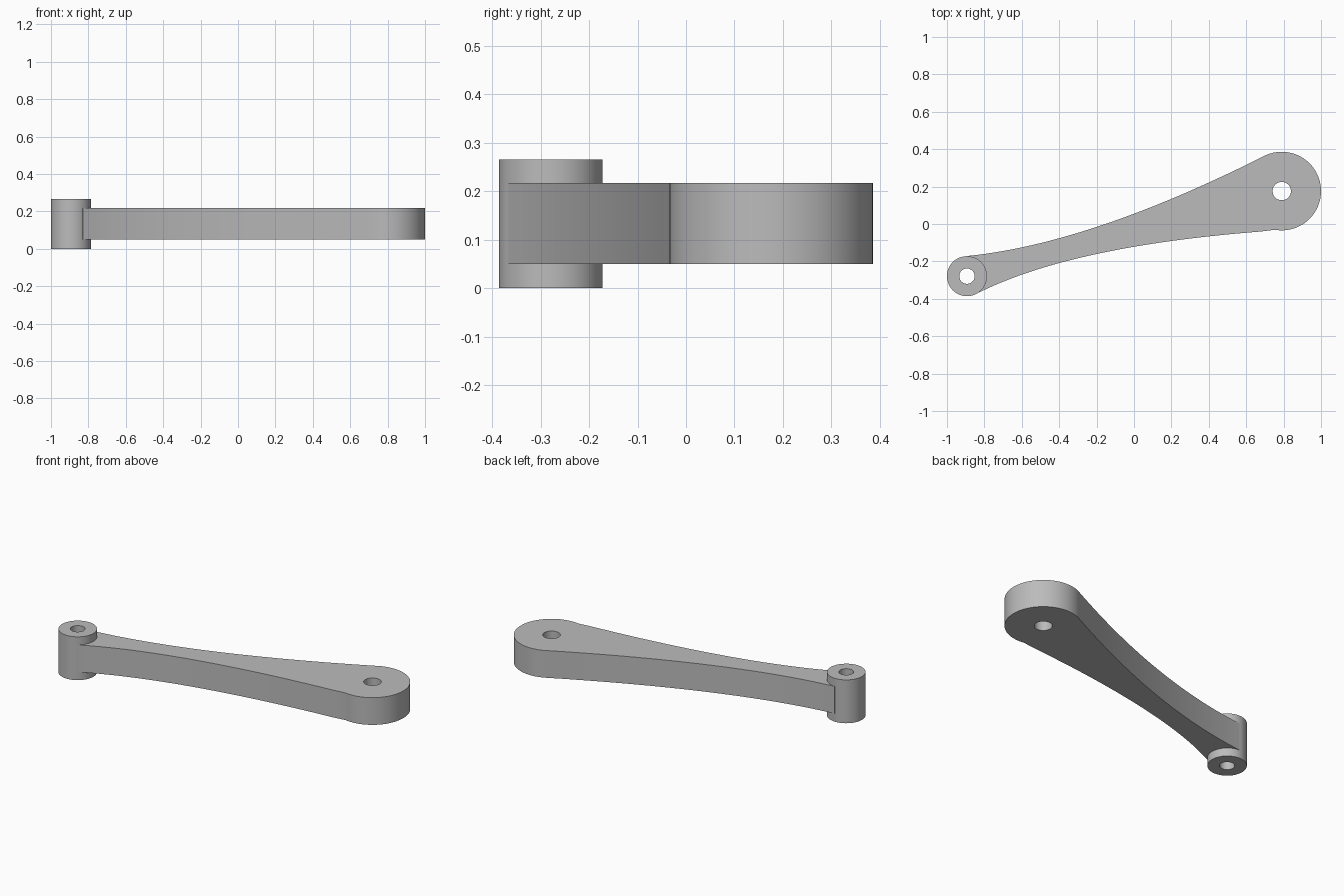
import bpy, bmesh
from math import radians, cos, sin
from mathutils import Vector

cube = bpy.data.objects.get("Cube")
if cube:
    bpy.data.objects.remove(cube)

GREY = (0.5, 0.5, 0.5, 1)
metal = bpy.data.materials.new("plain grey")
metal.use_nodes = True
metal.diffuse_color = GREY
metal.node_tree.nodes["Principled BSDF"].inputs["Base Color"].default_value = GREY

SMALL = Vector((-0.893, -0.279))
LARGE = Vector((0.79, 0.176))


def arc(center, radius, start, end, steps):
    angles = [radians(start + (end - start) * i / steps) for i in range(steps + 1)]
    return [center + radius * Vector((cos(a), sin(a))) for a in angles]


def circle(center, radius, steps=64):
    return arc(center, radius, 0, 360, steps)[:-1]


def bend(a, b, c, steps=28):
    a, b, c = Vector(a), Vector(b), Vector(c)
    ts = [i / steps for i in range(steps + 1)]
    return [a * (1 - t) ** 2 + b * 2 * t * (1 - t) + c * t * t for t in ts]


def plate(name, loops, bottom, top):
    """Extrude an outline with holes between two heights."""
    curve = bpy.data.curves.new(name, "CURVE")
    curve.dimensions = "2D"
    curve.fill_mode = "BOTH"
    curve.extrude = (top - bottom) / 2
    for loop in loops:
        spline = curve.splines.new("POLY")
        spline.points.add(len(loop) - 1)
        for point, p in zip(spline.points, loop):
            point.co = (p.x, p.y, 0, 1)
        spline.use_cyclic_u = True
    obj = bpy.data.objects.new(name, curve)
    bpy.context.collection.objects.link(obj)
    obj.location.z = (top + bottom) / 2
    bpy.ops.object.select_all(action="DESELECT")
    obj.select_set(True)
    bpy.context.view_layer.objects.active = obj
    bpy.ops.object.convert(target="MESH")
    obj = bpy.context.object
    # Weld caps to the walls
    bm = bmesh.new()
    bm.from_mesh(obj.data)
    bmesh.ops.remove_doubles(bm, verts=bm.verts, dist=0.0001)
    bmesh.ops.recalc_face_normals(bm, faces=bm.faces)
    bm.to_mesh(obj.data)
    bm.free()
    obj.data.materials.clear()
    obj.data.materials.append(metal)
    bpy.ops.object.shade_smooth_by_angle(angle=radians(30))
    return obj


# Tapered, curved arm with a round eye at its wide end
outline = bend((-0.89, -0.171), (-0.244, -0.106), (0.673, 0.352))
outline += arc(LARGE, 0.21, 123, -100, 56)[1:]
outline += bend((0.75, -0.035), (-0.315, -0.11), (-0.83, -0.367))[1:]
outline += arc(SMALL, 0.075, -54, 88, 16)
plate("lever_arm", [outline, circle(LARGE, 0.049)], 0.05, 0.217)

# Taller tubular boss at the narrow end
plate("pivot_boss", [circle(SMALL, 0.107), circle(SMALL, 0.041)], 0, 0.266)
